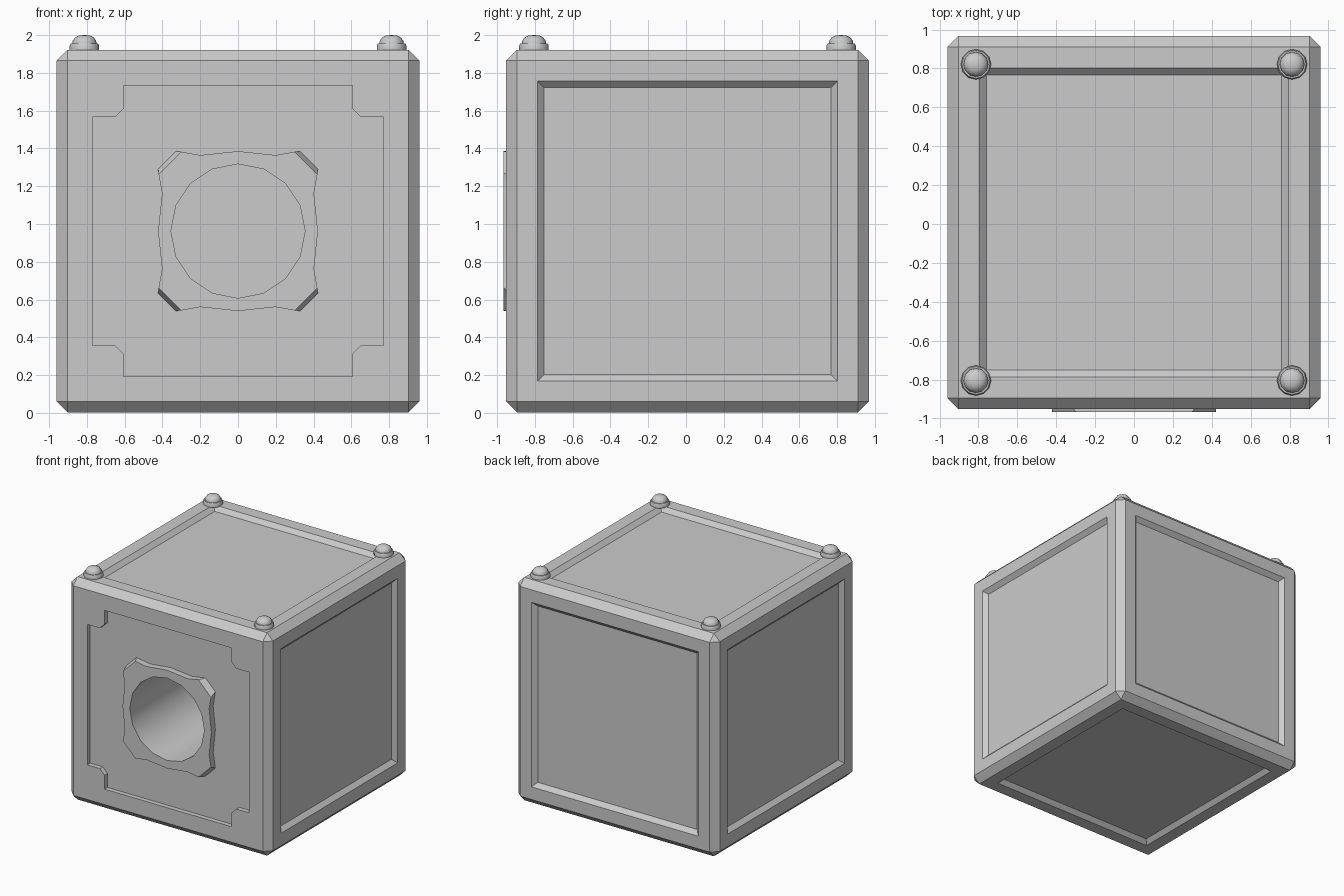
import bpy, bmesh
from math import sin, cos, pi, radians

if "Cube" in bpy.data.objects:
    bpy.data.objects.remove(bpy.data.objects["Cube"])

CY, CZ, H = 0.008, 0.9625, 0.96   # body centre and half size
FRONT = CY - H


def make(name, bm, smooth=True):
    bmesh.ops.recalc_face_normals(bm, faces=bm.faces)
    me = bpy.data.meshes.new(name)
    bm.to_mesh(me)
    bm.free()
    ob = bpy.data.objects.new(name, me)
    bpy.context.collection.objects.link(ob)
    if smooth:
        shade(ob)
    return ob


def shade(ob):
    bpy.ops.object.select_all(action='DESELECT')
    ob.select_set(True)
    bpy.context.view_layer.objects.active = ob
    bpy.ops.object.shade_smooth_by_angle(angle=radians(32))


def loop(bm, pts, y):
    return [bm.verts.new((x, y, CZ + z)) for x, z in pts]


def bridge(bm, a, b):
    n = len(a)
    for i in range(n):
        bm.faces.new((a[i], a[(i + 1) % n], b[(i + 1) % n], b[i]))


def four(pts):
    """Repeat a quarter outline around the front axis."""
    out = []
    for k in range(4):
        for x, z in pts:
            for _ in range(k):
                x, z = z, -x
            out.append((x, z))
    return out


def circle(r, n):
    return [(r * sin(2 * pi * i / n), r * cos(2 * pi * i / n)) for i in range(n)]


def prism(name, pts, y0, y1):
    bm = bmesh.new()
    a, b = loop(bm, pts, y0), loop(bm, pts, y1)
    bridge(bm, a, b)
    bm.faces.new(a)
    bm.faces.new(b)
    return make(name, bm, False)


# chamfered block with a sunken panel on every side except the front
bm = bmesh.new()
bmesh.ops.create_cube(bm, size=2 * H)
bmesh.ops.bevel(bm, geom=bm.edges[:], offset=0.057, segments=1, affect='EDGES')
bmesh.ops.translate(bm, verts=bm.verts, vec=(0, CY, CZ))
bm.normal_update()
sides = [f for f in bm.faces if f.calc_area() > 2 and f.normal.y > -0.5]
for f in sides:
    bmesh.ops.inset_region(bm, faces=[f], thickness=0.153, depth=0)
    bmesh.ops.inset_region(bm, faces=[f], thickness=0.05, depth=-0.035)
body = make("block_body", bm, False)

# front recess and round bore
notch = four([(0.605, 0.77), (0.605, 0.65), (0.65, 0.605), (0.77, 0.605)])
cutters = [prism("recess_cutter", notch, FRONT - 0.1, FRONT + 0.04),
           prism("bore_cutter", circle(0.355, 16), FRONT - 0.1, FRONT + 1.0)]
for c in cutters:
    c.hide_render = True
    bpy.context.view_layer.objects.active = body
    m = body.modifiers.new("cut", 'BOOLEAN')
    m.operation, m.solver, m.object = 'DIFFERENCE', 'EXACT', c
    bpy.ops.object.modifier_apply(modifier=m.name)
    bpy.data.objects.remove(c)
shade(body)

# raised collar around the bore, its corners slanting back
front = four([(0, 0.423), (0.2, 0.402), (0.3, 0.42), (0.42, 0.3), (0.402, 0.2)])
back = four([(0, 0.423), (0.2, 0.402), (0.33, 0.423), (0.423, 0.33), (0.402, 0.2)])
bm = bmesh.new()
fo, bo = loop(bm, front, -0.967), loop(bm, back, FRONT + 0.042)
fi, bi = loop(bm, circle(0.355, 20), -0.967), loop(bm, circle(0.355, 20), FRONT + 0.042)
bm.free()
bm = bmesh.new()
fo, bo = loop(bm, front, -0.967), loop(bm, back, FRONT + 0.042)
fi, bi = loop(bm, circle(0.355, 16), -0.967), loop(bm, circle(0.355, 16), FRONT + 0.042)
bridge(bm, fo, bo)
bridge(bm, fi, bi)
for o, i in ((fo, fi), (bo, bi)):
    edges = [bm.edges.get((r[k], r[(k + 1) % len(r)])) for r in (o, i) for k in range(len(r))]
    bmesh.ops.triangle_fill(bm, edges=edges, use_beauty=True)
make("bore_collar", bm)

# domed bolts on the top corners
profile = [(0.078, 1.92), (0.078, 1.945), (0.072, 1.956), (0.064, 1.956),
           (0.062, 1.97), (0.05, 1.987), (0.03, 1.998)]
for sx in (-1, 1):
    for sy in (-1, 1):
        bm = bmesh.new()
        rings = [[bm.verts.new((sx * 0.813 + r * cos(2 * pi * i / 12),
                                CY + sy * 0.813 + r * sin(2 * pi * i / 12), z))
                  for i in range(12)] for r, z in profile]
        for a, b in zip(rings, rings[1:]):
            bridge(bm, a, b)
        tip = bm.verts.new((sx * 0.813, CY + sy * 0.813, 2.0))
        for i in range(12):
            bm.faces.new((rings[-1][i], rings[-1][(i + 1) % 12], tip))
        bm.faces.new(rings[0])
        make("corner_bolt", bm)
